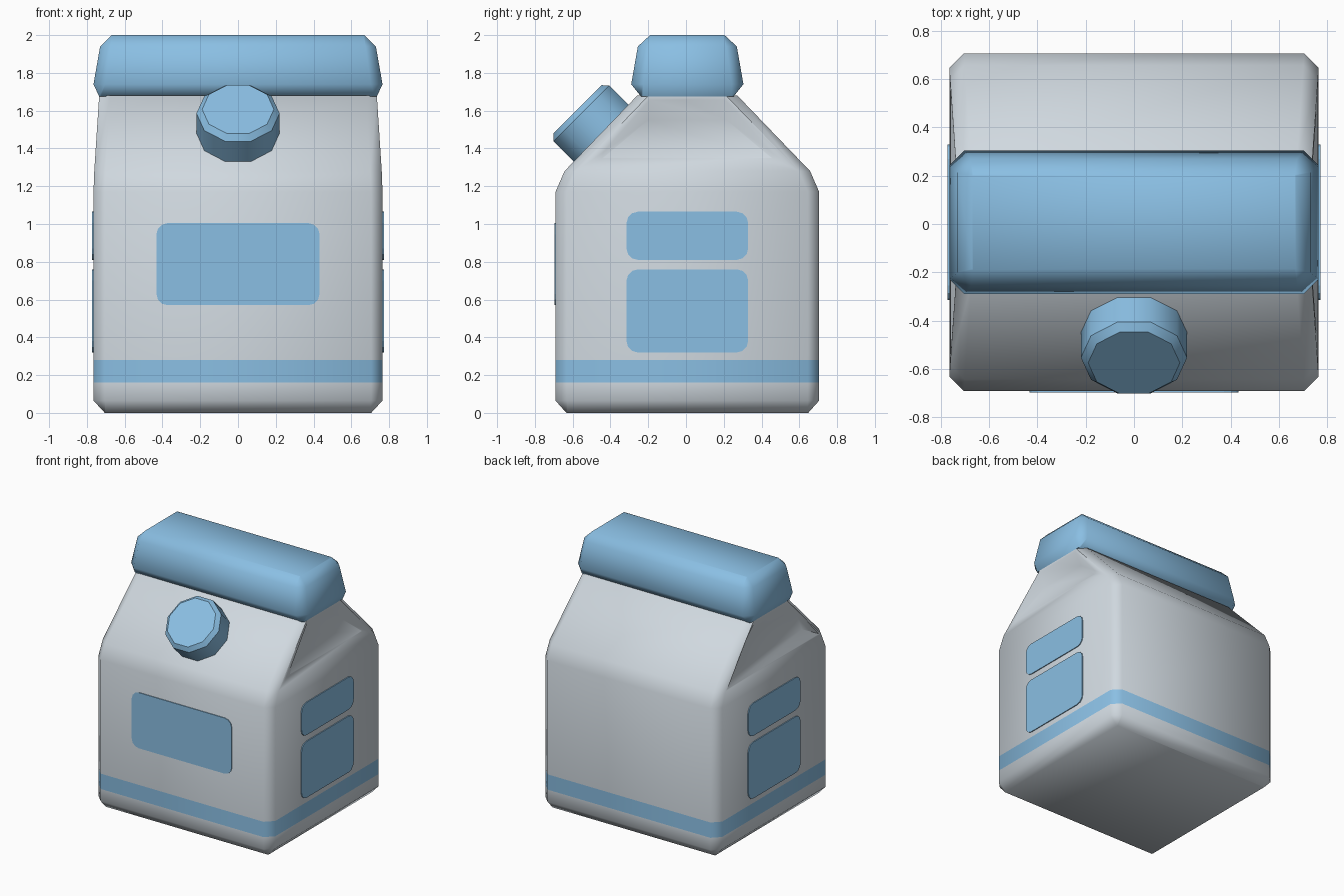
import bpy, bmesh, math
from mathutils import Vector, Matrix

if "Cube" in bpy.data.objects:
    bpy.data.objects.remove(bpy.data.objects["Cube"])

YC = 0.007  # carton centre in y


def material(name, rgb):
    m = bpy.data.materials.new(name)
    m.diffuse_color = (*rgb, 1)
    m.use_nodes = True
    m.node_tree.nodes["Principled BSDF"].inputs["Base Color"].default_value = m.diffuse_color
    return m


GREY = material("carton grey", (0.63, 0.69, 0.74))
BLUE = material("light blue", (0.255, 0.52, 0.77))


def finish(name, bm, mats, angle=None):
    bmesh.ops.recalc_face_normals(bm, faces=bm.faces[:])
    me = bpy.data.meshes.new(name)
    bm.to_mesh(me)
    bm.free()
    ob = bpy.data.objects.new(name, me)
    bpy.context.collection.objects.link(ob)
    for m in mats:
        me.materials.append(m)
    if angle:
        smooth(ob, angle)
    return ob


def activate(ob):
    bpy.ops.object.select_all(action='DESELECT')
    ob.select_set(True)
    bpy.context.view_layer.objects.active = ob


def smooth(ob, angle):
    activate(ob)
    bpy.ops.object.shade_smooth_by_angle(angle=math.radians(angle))


def loft(rings):
    """Stack chamfered rectangles given as (half x, half y, z, chamfer)."""
    bm = bmesh.new()
    loops = []
    for hx, hy, z, c in rings:
        pts = [(hx, hy - c), (hx - c, hy), (c - hx, hy), (-hx, hy - c),
               (-hx, c - hy), (c - hx, -hy), (hx - c, -hy), (hx, c - hy)]
        loops.append([bm.verts.new((x, y + YC, z)) for x, y in pts])
    for a, b in zip(loops, loops[1:]):
        for i in range(8):
            j = (i + 1) % 8
            bm.faces.new((a[i], a[j], b[j], b[i]))
    bm.faces.new(loops[0])
    bm.faces.new(loops[-1])
    return bm


# Carton body with gabled top and a coloured band near the bottom
bm = loft([(.705, .64, 0, .004), (.765, .698, .065, .06), (.765, .698, .16, .06),
           (.765, .698, .28, .06), (.765, .698, 1.17, .06),
           (.761, .65, 1.28, .06), (.735, .265, 1.68, .06)])
for f in bm.faces:
    f.material_index = int(.16 < f.calc_center_median().z < .28)
body = finish("carton_body", bm, [GREY, BLUE])


# Folded recesses in the two gable ends: surface and inner outlines (x, y, z)
def gable_recess(side, surface, inner):
    bm = bmesh.new()
    for s, n in zip(surface, inner):
        s, n = Vector(s), Vector(n)
        for p in (n, n + (s - n) * 1.7):
            for k in (-1, 1):
                bm.verts.new((p.x * side, p.y * k + YC, p.z))
    bmesh.ops.convex_hull(bm, input=bm.verts[:])
    cutter = finish("gable_cutter", bm, [GREY])
    cutter.hide_render = True
    activate(body)
    mod = body.modifiers.new("recess", 'BOOLEAN')
    mod.operation, mod.solver, mod.object = 'DIFFERENCE', 'EXACT', cutter
    bpy.ops.object.modifier_apply(modifier=mod.name)
    bpy.data.objects.remove(cutter)


gable_recess(1, [(.767, .49, 1.335), (.738, .2, 1.66)],
             [(.753, .44, 1.352), (.688, .207, 1.55)])
gable_recess(-1, [(.763, .57, 1.287), (.738, .2, 1.66)],
             [(.70, .44, 1.356), (.695, .207, 1.55)])
smooth(body, 50)

# Folded top ridge
finish("top_ridge", loft([(.735, .245, 1.675, .01), (.765, .297, 1.74, .062),
                          (.73, .262, 1.94, .055), (.67, .197, 2.0, .004)]), [BLUE], 65)

# Screw cap standing square on the front roof slope
bm = bmesh.new()
axis = Vector((0, -1, 1)).normalized()
up = Vector((0, 1, 1)).normalized()
top = Vector((0, -.575, 1.607))
rings = []
for r, d in ((.19, 0), (.22, .03), (.22, .25)):
    rings.append([bm.verts.new(top - axis * d + Vector((r * math.cos(t), 0, 0)) + up * r * math.sin(t))
                  for t in (i * math.tau / 10 for i in range(10))])
for a, b in zip(rings, rings[1:]):
    for i in range(10):
        j = (i + 1) % 10
        bm.faces.new((a[i], a[j], b[j], b[i]))
bm.faces.new(rings[0])
bm.faces.new(rings[-1])
finish("screw_cap", bm, [BLUE], 40)


# Rounded label plates
def plate(name, place, hw, z0, z1, depth=.008, r=.06):
    bm = bmesh.new()
    hh = (z1 - z0) / 2
    vs = []
    for q, (sx, sz) in enumerate(((1, 1), (-1, 1), (-1, -1), (1, -1))):
        for k in range(4):
            t = (q + k / 3) * math.pi / 2
            vs.append(bm.verts.new((sx * (hw - r) + r * math.cos(t), 0,
                                    (z0 + z1) / 2 + sz * (hh - r) + r * math.sin(t))))
    face = bm.faces.new(vs)
    ext = bmesh.ops.extrude_face_region(bm, geom=[face])
    moved = [v for v in ext['geom'] if isinstance(v, bmesh.types.BMVert)]
    bmesh.ops.translate(bm, verts=moved, vec=(0, -depth, 0))
    bmesh.ops.transform(bm, matrix=place, verts=bm.verts[:])
    finish(name, bm, [BLUE])


plate("front_label", Matrix.Translation((0, -.689, 0)), .432, .57, 1.005)
for side, word in ((1, "right"), (-1, "left")):
    m = Matrix.Translation((.764 * side, YC, 0)) @ Matrix.Rotation(side * math.pi / 2, 4, 'Z')
    plate(word + "_lower_label", m, .322, .32, .76)
    plate(word + "_upper_label", m, .322, .81, 1.065)
